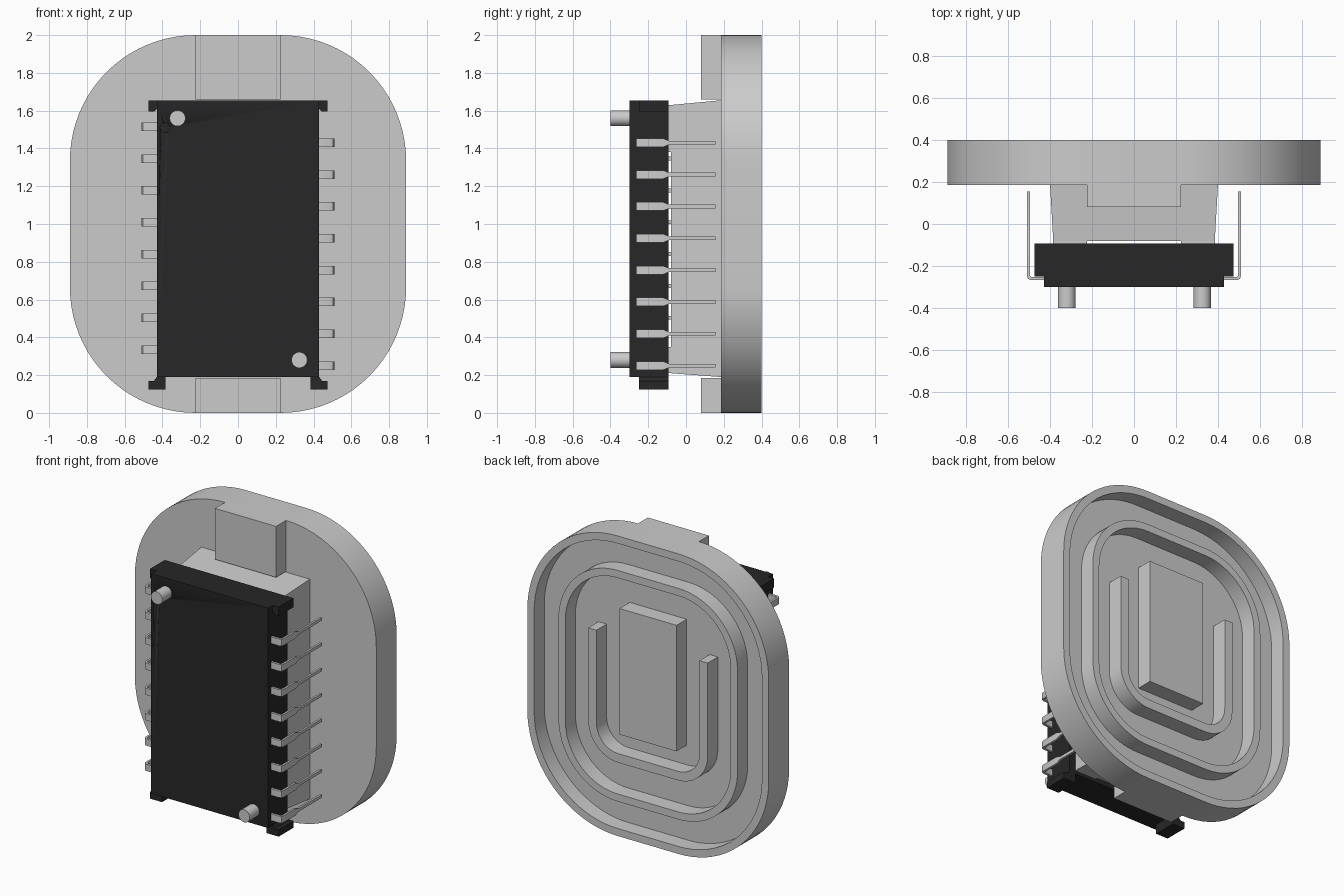
import bpy, bmesh, math

if "Cube" in bpy.data.objects:
    bpy.data.objects.remove(bpy.data.objects["Cube"])

black = bpy.data.materials.new("black_plastic")
black.diffuse_color = (0.02, 0.02, 0.02, 1)
black.use_nodes = True
black.node_tree.nodes["Principled BSDF"].inputs["Base Color"].default_value = black.diffuse_color


def finish(name, bm, mat=None):
    bmesh.ops.recalc_face_normals(bm, faces=bm.faces)
    me = bpy.data.meshes.new(name)
    bm.to_mesh(me)
    bm.free()
    ob = bpy.data.objects.new(name, me)
    bpy.context.collection.objects.link(ob)
    if mat:
        me.materials.append(mat)
    bpy.ops.object.select_all(action='DESELECT')
    ob.select_set(True)
    bpy.context.view_layer.objects.active = ob
    bpy.ops.object.shade_smooth_by_angle(angle=math.radians(30))
    return ob


def loft(bm, loops):
    """Skin a series of equal-length closed loops and cap both ends."""
    rings = [[bm.verts.new(p) for p in loop] for loop in loops]
    n = len(rings[0])
    for a, b in zip(rings, rings[1:]):
        for i in range(n):
            j = (i + 1) % n
            bm.faces.new((a[i], a[j], b[j], b[i]))
    bm.faces.new(rings[0])
    bm.faces.new(rings[-1])


def rect(x0, x1, z0, z1, y):
    return [(x0, y, z0), (x1, y, z0), (x1, y, z1), (x0, y, z1)]


def box(bm, x0, x1, y0, y1, z0, z1):
    loft(bm, [rect(x0, x1, z0, z1, y) for y in (y0, y1)])


def rounded(offset, y, hx=0.89, hz=1.0, r=0.665, seg=20):
    """Rounded rectangle around (0, y, 1), inset by offset."""
    pts = []
    for k, (sx, sz) in enumerate(((1, 1), (-1, 1), (-1, -1), (1, -1))):
        for i in range(seg + 1):
            a = math.pi / 2 * (k + i / seg)
            pts.append((sx * (hx - r) + (r - offset) * math.cos(a), y,
                        1 + sz * (hz - r) + (r - offset) * math.sin(a)))
    return pts


def circle(x, z, r, y, n=32):
    return [(x + r * math.cos(2 * math.pi * i / n), y,
             z + r * math.sin(2 * math.pi * i / n)) for i in range(n)]


FACE, FLOOR, BACK = 0.185, 0.293, 0.4

# Rounded plate with rim and inner ring ridge on its back
bm = bmesh.new()
steps = [(0, FACE), (0, BACK), (0.05, BACK), (0.05, FLOOR),
         (0.23, FLOOR), (0.23, BACK), (0.28, BACK), (0.28, FLOOR)]
loft(bm, [rounded(o, y) for o, y in steps])
finish("back_plate", bm)

# U-shaped ridge on the back
bm = bmesh.new()
stations = [(-0.22, 1.33, math.pi)]
stations += [(-0.22, 0.71, math.pi * (1 + i / 24)) for i in range(13)]
stations += [(0.22, 0.71, math.pi * (1.5 + i / 24)) for i in range(13)]
stations += [(0.22, 1.33, 2 * math.pi)]
loft(bm, [[(cx + r * math.cos(a), y, cz + r * math.sin(a))
           for r, y in ((0.22, FLOOR), (0.22, BACK), (0.16, BACK), (0.16, FLOOR))]
          for cx, cz, a in stations])
finish("u_ridge", bm)

# Raised centre block on the back
bm = bmesh.new()
box(bm, -0.21, 0.21, FLOOR, BACK, 0.68, 1.52)
finish("centre_block", bm)

# Blocks at the top and bottom of the plate front
bm = bmesh.new()
box(bm, -0.225, 0.225, 0.08, FACE, 1.66, 2.0)
box(bm, -0.225, 0.225, 0.08, FACE, 0.0, 0.185)
finish("edge_blocks", bm)

# Tapered pedestal with four corner pads
bm = bmesh.new()
loft(bm, [rect(-0.385, 0.385, 0.21, 1.63, -0.08),
          rect(-0.40, 0.40, 0.19, 1.655, FACE)])
for s in (-1, 1):
    for z0, z1 in ((0.21, 0.35), (1.38, 1.63)):
        box(bm, *sorted((s * 0.225, s * 0.385)), -0.095, -0.08, z0, z1)
finish("pedestal", bm)

# Socket body with shallow round dimple
bm = bmesh.new()
box(bm, -0.43, 0.43, -0.3, -0.093, 0.19, 1.655)
body = finish("socket_body", bm, black)
bm = bmesh.new()
loft(bm, [circle(-0.386, 1.51, 0.026, y) for y in (-0.35, -0.29)])
cutter = finish("dimple_cutter", bm, black)
cutter.hide_render = True
bpy.context.view_layer.objects.active = body
mod = body.modifiers.new("dimple", 'BOOLEAN')
mod.operation, mod.object = 'DIFFERENCE', cutter
bpy.ops.object.modifier_apply(modifier=mod.name)
bpy.data.objects.remove(cutter)

# Corner tabs of the socket
bm = bmesh.new()
top_tab = [(0.43, 1.655), (0.475, 1.655), (0.475, 1.595), (0.445, 1.595), (0.43, 1.61)]
low_tab = [(0.385, 0.19), (0.43, 0.19), (0.445, 0.17), (0.475, 0.17),
           (0.475, 0.125), (0.385, 0.125)]
for s in (-1, 1):
    for tab in (top_tab, low_tab):
        loft(bm, [[(s * x, y, z) for x, z in tab] for y in (-0.25, -0.093)])
finish("corner_tabs", bm, black)

# Bent contact pins: outer point, inner point, half width
strip = [((0.42, -0.268), (0.42, -0.252), 0.0225),
         ((0.49, -0.268), (0.49, -0.252), 0.0225),
         ((0.504, -0.262), (0.494, -0.25), 0.0225),
         ((0.51, -0.248), (0.496, -0.245), 0.0225),
         ((0.51, -0.12), (0.496, -0.12), 0.0225),
         ((0.51, -0.09), (0.496, -0.09), 0.01),
         ((0.51, 0.155), (0.496, 0.155), 0.01)]
for name, s, start in (("right_pins", 1, 0.25), ("left_pins", -1, 0.335)):
    bm = bmesh.new()
    for k in range(8):
        z = start + k * 0.1686
        loft(bm, [[(s * o[0], o[1], z - w), (s * o[0], o[1], z + w),
                   (s * i[0], i[1], z + w), (s * i[0], i[1], z - w)]
                  for o, i, w in strip])
    finish(name, bm)

# Two round locating pegs on the front
bm = bmesh.new()
for x, z in ((-0.32, 1.56), (0.325, 0.28)):
    loft(bm, [circle(x, z, 0.042, y) for y in (-0.4, -0.295)])
finish("locating_pegs", bm)
